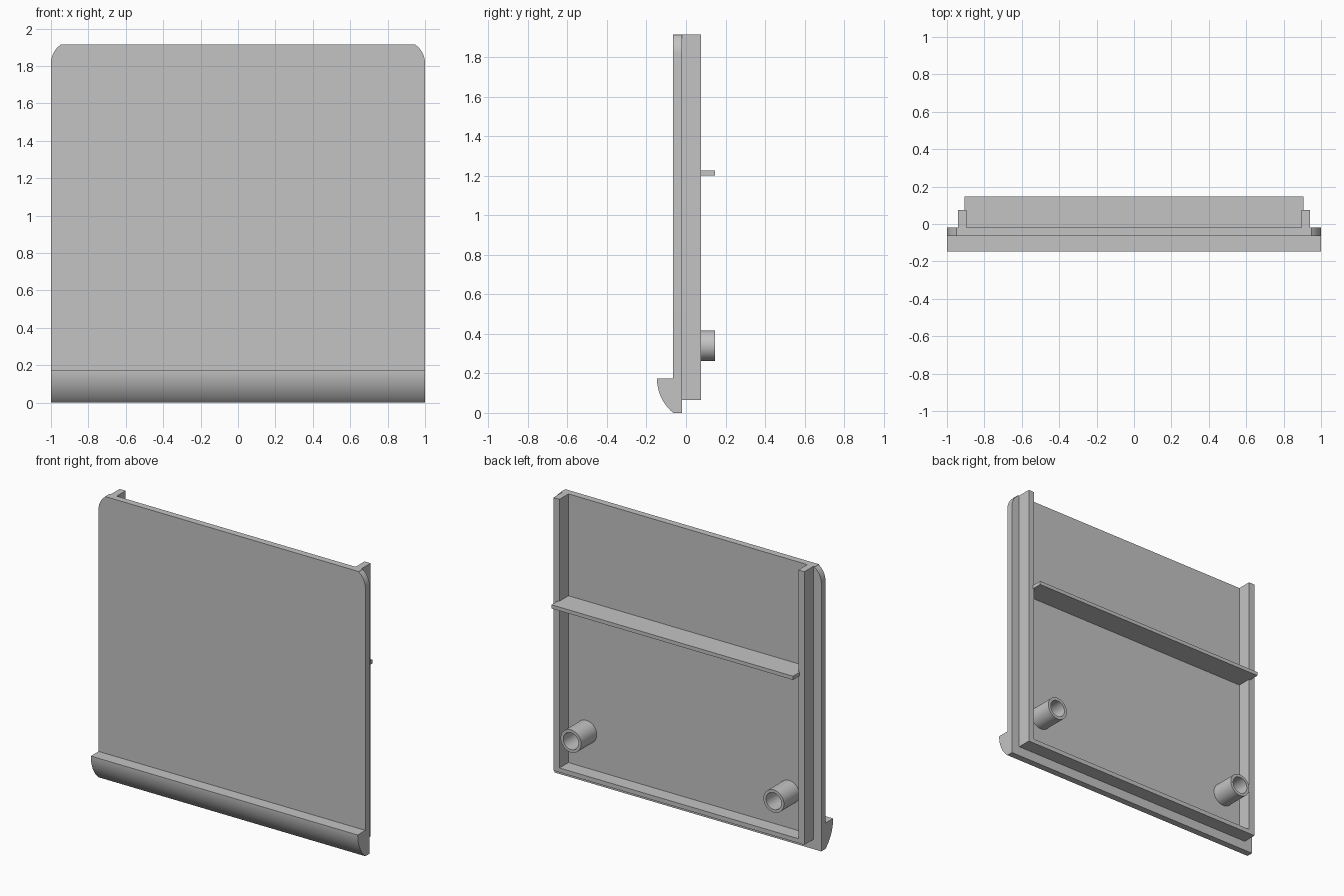
import bpy, bmesh
from math import sin, cos, asin, sqrt, pi, radians
from mathutils import Matrix, Vector

cube = bpy.data.objects.get("Cube")
if cube:
    bpy.data.objects.remove(cube, do_unlink=True)

grey = bpy.data.materials.new("light_grey")
grey.use_nodes = True
colour = (0.55, 0.55, 0.55, 1)
grey.diffuse_color = colour
grey.node_tree.nodes["Principled BSDF"].inputs["Base Color"].default_value = colour

# Main levels
HEIGHT, FRAME_Z = 1.915, 0.065
FRONT, BACK, RAIL_BACK, DEPTH = -0.065, -0.02, 0.076, 0.147


def finish(name, bm):
    bmesh.ops.recalc_face_normals(bm, faces=bm.faces)
    mesh = bpy.data.meshes.new(name)
    bm.to_mesh(mesh)
    bm.free()
    mesh.materials.append(grey)
    obj = bpy.data.objects.new(name, mesh)
    bpy.context.collection.objects.link(obj)
    bpy.ops.object.select_all(action="DESELECT")
    obj.select_set(True)
    bpy.context.view_layer.objects.active = obj
    bpy.ops.object.shade_smooth_by_angle(angle=radians(30))
    return obj


def prism(name, points, push):
    """Extrude a closed 3D outline along a vector."""
    bm = bmesh.new()
    face = bm.faces.new([bm.verts.new(p) for p in points])
    new = bmesh.ops.extrude_face_region(bm, geom=[face], use_keep_orig=True)["geom"]
    verts = [v for v in new if isinstance(v, bmesh.types.BMVert)]
    bmesh.ops.translate(bm, verts=verts, vec=push)
    return finish(name, bm)


# Front panel with clipped round top corners
r = 0.12
end = asin(0.0975 / r)
corner = [(1 - r + r * cos(end * i / 10), HEIGHT - 0.1 + r * sin(end * i / 10))
          for i in range(11)] + [(0.95, HEIGHT)]
half = [(1, 0)] + corner
outline = half + [(-x, z) for x, z in reversed(half)]
prism("front_panel", [(x, FRONT, z) for x, z in outline], (0, BACK - FRONT, 0))

# Curved lip along the bottom of the front
lip_z, lip_d = 0.175, DEPTH + FRONT
R = (lip_z ** 2 + lip_d ** 2) / (2 * lip_d)
sweep = asin(lip_z / R)
profile = [(FRONT, lip_z)]
for i in range(21):
    a = sweep * i / 20
    profile.append((-DEPTH + R * (1 - cos(a)), lip_z - R * sin(a)))
prism("bottom_lip", [(-1, y, z) for y, z in profile], (2, 0, 0))

# U-shaped rail around the back
outer, inner, floor = 0.94, 0.895, FRAME_Z + 0.03
rail = [(-outer, FRAME_Z), (outer, FRAME_Z), (outer, HEIGHT), (inner, HEIGHT),
        (inner, floor), (-inner, floor), (-inner, HEIGHT), (-outer, HEIGHT)]
prism("back_rail", [(x, BACK, z) for x, z in rail], (0, RAIL_BACK - BACK, 0))

# Cross rib
w = 0.905
rib = [(-w, 1.2), (w, 1.2), (w, 1.225), (-w, 1.225)]
prism("cross_rib", [(x, BACK, z) for x, z in rib], (0, DEPTH - BACK, 0))

# Hollow screw posts
for side, x in (("left", 0.76), ("right", -0.76)):
    bm = bmesh.new()
    centre = Vector((x, 0, 0.34))
    ring = [(0.077, BACK), (0.077, DEPTH), (0.057, DEPTH), (0.057, BACK)]
    verts = [bm.verts.new(centre + Vector((rad, y, 0))) for rad, y in ring]
    edges = [bm.edges.new((verts[i], verts[(i + 1) % 4])) for i in range(4)]
    bmesh.ops.spin(bm, geom=verts + edges, cent=centre, axis=(0, 1, 0),
                   angle=2 * pi, steps=40, use_merge=True)
    bmesh.ops.remove_doubles(bm, verts=bm.verts, dist=0.0001)
    finish(side + "_screw_post", bm)
